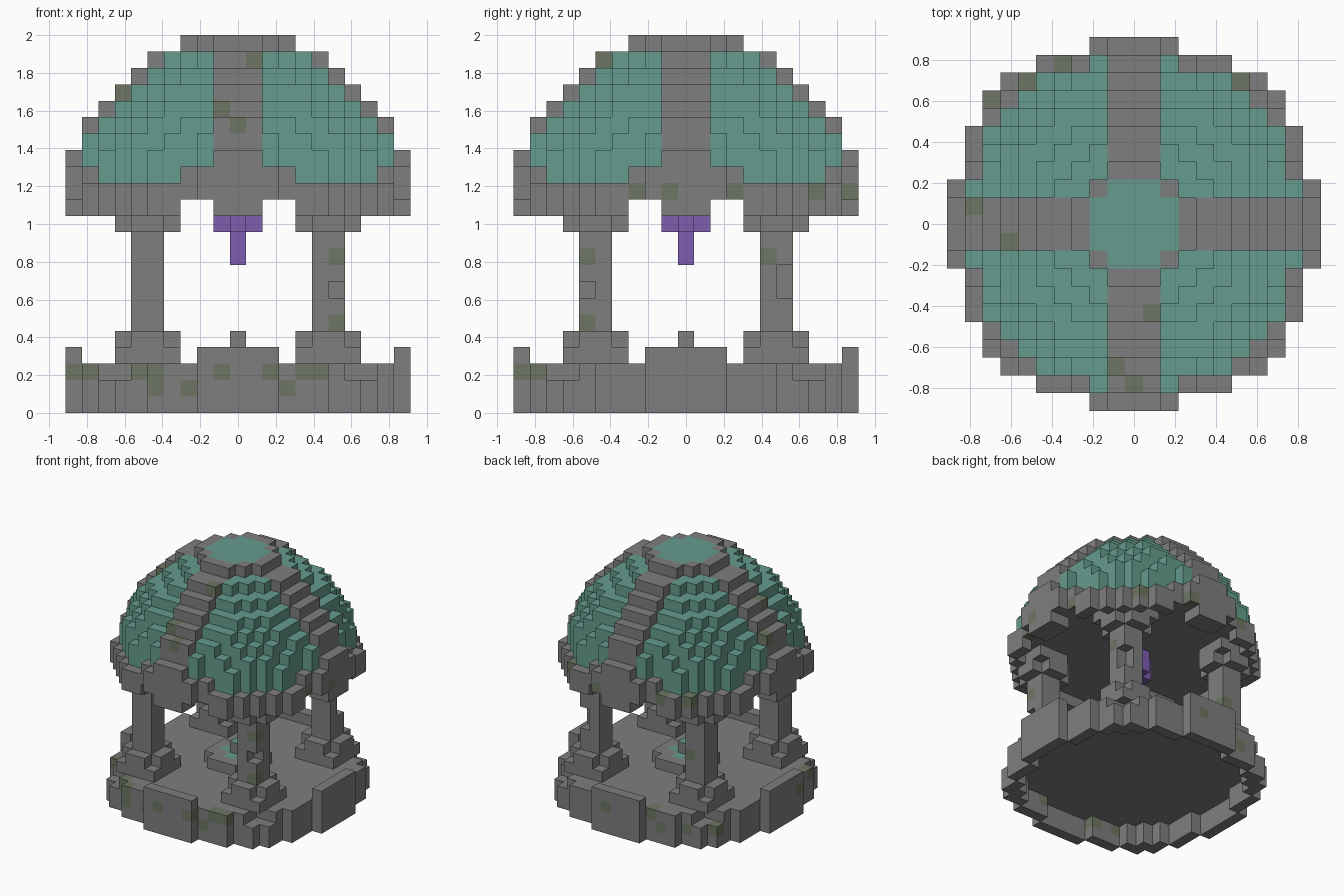
import bpy, bmesh, random
from mathutils import Vector

cube = bpy.data.objects.get("Cube")
if cube:
    bpy.data.objects.remove(cube, do_unlink=True)

U = 2 / 23          # size of one block
R = 10              # plan radius in blocks
random.seed(4)


def material(name, rgb):
    m = bpy.data.materials.new(name)
    m.use_nodes = True
    m.diffuse_color = (*rgb, 1)
    m.node_tree.nodes["Principled BSDF"].inputs["Base Color"].default_value = (*rgb, 1)
    return m


MATS = [material("stone grey", (0.21, 0.21, 0.21)), material("teal tile", (0.13, 0.33, 0.27)),
        material("lamp purple", (0.21, 0.11, 0.43)), material("mossy stone", (0.155, 0.18, 0.125))]
STONE, TEAL, PURPLE, MOSS = range(4)
SPAN = range(-R, R + 1)


def disc(limit):
    """Plan cells whose squared distance from the axis is under the limit."""
    return {(i, j) for i in SPAN for j in SPAN if i * i + j * j < limit}


def layer(plan, *levels):
    return {(i, j, k) for i, j in plan for k in levels}


def box(a, b, c, d):
    return {(i, j) for i in range(a, b + 1) for j in range(c, d + 1)}


def corners(plan):
    """Mirror one corner's plan into all four quadrants."""
    return {(i * sx, j * sy) for i, j in plan for sx in (-1, 1) for sy in (-1, 1)}


def sides(plan):
    """Repeat a plan on the +x axis along all four axes."""
    return {p for i, j in plan for p in ((i, j), (-i, j), (j, i), (j, -i))}


INNER = disc(90)
OUTER = disc(107)
EDGE = OUTER - INNER
BASE = OUTER | corners({(7, 8), (8, 7)})
parts = {}

# Round base: hollow skirt, floor slab and curbs on the four sides
floor = {(i, j) for i, j in BASE if min(abs(i), abs(j)) < 7}
parts["base"] = layer(BASE - INNER, 0, 1) | layer(floor, 2) | layer(sides(box(R, R, -2, 2)), 3)

# Round dais in the middle of the floor with a small post
dais = box(-2, 2, -2, 2) - corners({(2, 2)})
parts["dais"] = layer(dais, 3) | {(0, 0, 4)}

# Four pillars with stepped feet and capitals, a few blocks chipped off
plus = box(4, 7, 5, 6) | box(5, 6, 4, 7)
shaft = layer(corners(box(5, 6, 5, 6)), *range(5, 11))
shaft -= {(6, -6, 7), (6, 6, 7), (6, 6, 8)}
feet = layer(corners(box(4, 7, 4, 7)), 3) | layer(corners(plus), 4)
capital = layer(corners(plus), 11) | layer(corners(box(4, 7, 4, 7) - {(4, 4)}), 12)
parts["pillars"] = shaft | feet | capital

# Ring beam with a broken lower lip and keystones under the ribs
parts["ring_beam"] = (layer(OUTER, 13) | layer(sides(box(9, 10, -1, 1)), 12)
                      | layer({(i, j) for i, j in EDGE if min(abs(i), abs(j)) > 3}, 12)
                      | layer({(i, j) for i, j in EDGE if min(abs(i), abs(j)) <= 3}, 14))

# Crossing ribs and crown
RIB = {14: 10, 15: 10, 16: 9, 17: 9, 18: 8, 19: 7, 20: 6, 21: 5, 22: 3}
ribs = set()
for k, r in RIB.items():
    ribs |= layer(sides(box(-r, r, -1, 1)), k)
parts["ribs"] = ribs | layer(box(-2, 2, -2, 2), 22)

# Tiled dome, a ball cut into blocks
dome = set()
for k in range(14, 22):
    dome |= layer(disc(min(90, 101.5 - (k - 12) ** 2)), k)
parts["dome"] = dome - parts["ribs"]

# Hanging lamp
cross = sides({(0, 0), (1, 0)})
parts["lamp"] = layer(cross, 11, 12) | layer({(0, 0)}, 9, 10)

solid = set().union(*parts.values())
stone = solid - parts["dome"] - parts["lamp"]

# Mossy blocks, found as the first block met from the front, side and top
front = [(-10, 2), (-9, 2), (-6, 2), (-5, 2), (-5, 1), (-3, 1), (-1, 2), (2, 2), (3, 1), (4, 2),
         (5, 2), (6, 5), (6, 9), (-7, 19)]
side = [(-5, 21), (-3, 13), (-1, 13), (3, 13), (8, 13), (10, 13), (5, 9), (-10, 2), (-9, 2)]
top = [(-4, 9), (-6, 8), (6, 8), (-9, 1), (-7, -1), (1, -5), (-1, -8), (0, -9)]
moss = set()
for a, b in front:
    moss |= set(sorted((c for c in solid if c[0] == a and c[2] == b), key=lambda c: c[1])[:1])
for a, b in side:
    moss |= set(sorted((c for c in solid if c[1] == a and c[2] == b), key=lambda c: -c[0])[:1])
for a, b in top:
    moss |= set(sorted((c for c in solid if c[:2] == (a, b)), key=lambda c: -c[2])[:1])
hidden = sorted(c for c in stone if c[1] > 4 and c[0] < 5 and c[2] in (1, 2, 7)
                and (c[0], c[1] + 1, c[2]) not in solid)
moss |= set(random.sample(hidden, 6))
moss &= stone

DIRS = [Vector(d) for d in ((1, 0, 0), (-1, 0, 0), (0, 1, 0), (0, -1, 0), (0, 0, 1), (0, 0, -1))]


def colour(name, cell, d):
    i, j, k = cell
    if name == "dome":
        return TEAL
    if name == "lamp":
        return PURPLE
    if d.z > 0 and (name == "dais" and (i, j) in cross or k == 22 and (i, j) in dais):
        return TEAL
    return MOSS if cell in moss else STONE


def build(name, cells):
    """Skin the exposed sides of a set of blocks."""
    bm = bmesh.new()
    verts = {}
    for cell in sorted(cells):
        centre = Vector(cell)
        for d in DIRS:
            if tuple(int(v) for v in centre + d) in solid:
                continue
            u = Vector((d.y, d.z, d.x))
            w = d.cross(u)
            quad = []
            for a, b in ((-1, -1), (1, -1), (1, 1), (-1, 1)):
                p = centre + (d + u * a + w * b) / 2 + Vector((0, 0, 0.5))
                key = tuple(p)
                if key not in verts:
                    verts[key] = bm.verts.new(p * U)
                quad.append(verts[key])
            bm.faces.new(quad).material_index = colour(name, cell, d)
    mesh = bpy.data.meshes.new(name)
    bm.to_mesh(mesh)
    bm.free()
    for m in MATS:
        mesh.materials.append(m)
    bpy.context.collection.objects.link(bpy.data.objects.new(name, mesh))


for name, cells in parts.items():
    build(name, cells)
